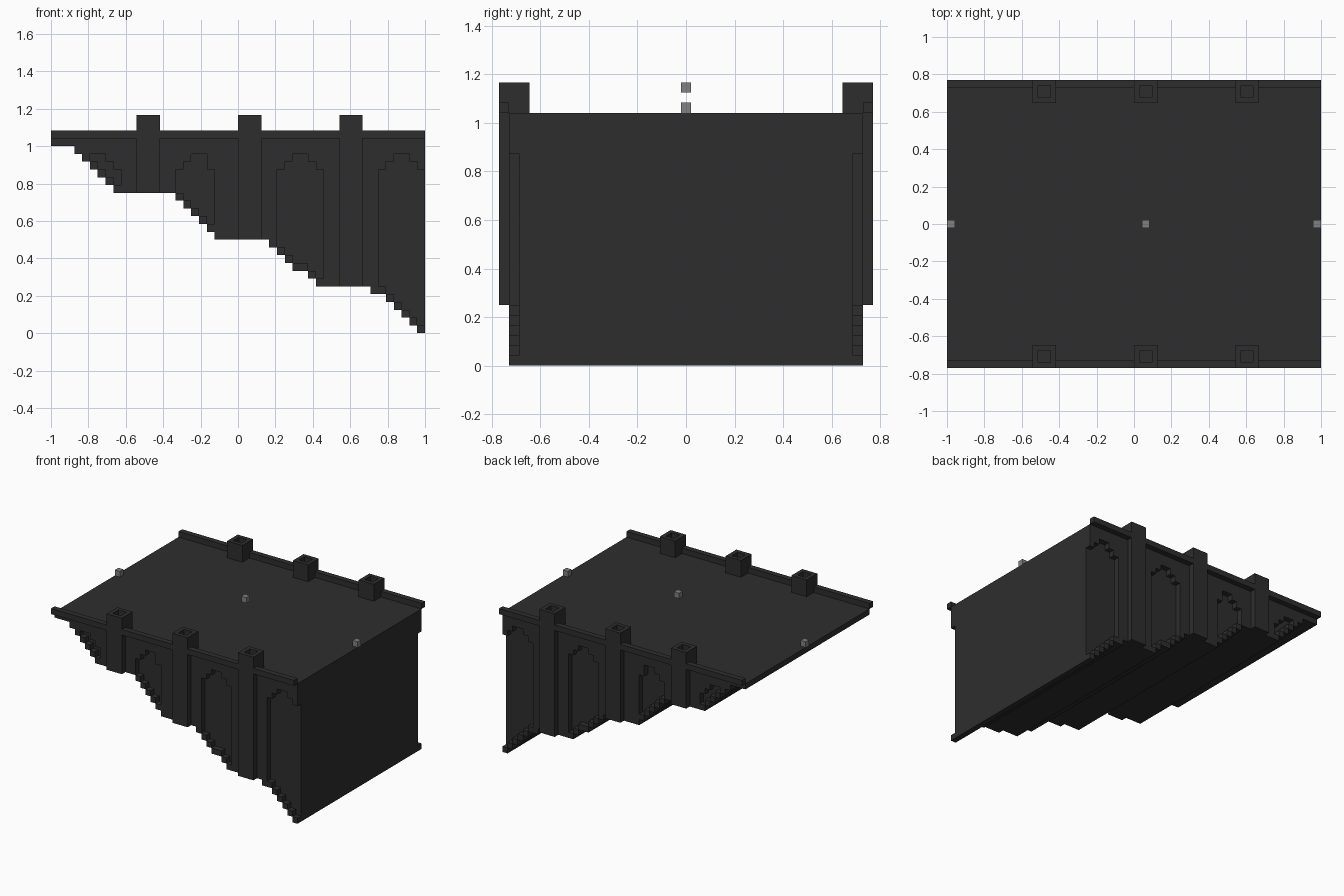
import bpy
import bmesh
from mathutils import Vector

cube = bpy.data.objects.get("Cube")
if cube:
    bpy.data.objects.remove(cube, do_unlink=True)

COLUMNS = 48            # model length in blocks
U = 2 / COLUMNS         # size of one block
DECK, RAIL, CAP = 25, 26, 28
WALL, OUTER = 17.5, 18.5


def make_material(name, value):
    mat = bpy.data.materials.new(name)
    mat.use_nodes = True
    colour = (value, value, value, 1)
    mat.diffuse_color = colour
    mat.node_tree.nodes["Principled BSDF"].inputs["Base Color"].default_value = colour
    return mat


STONE = make_material("dark stone", 0.027)
MARKER = make_material("mid grey", 0.22)


def add_object(name, bm, mat):
    bmesh.ops.recalc_face_normals(bm, faces=bm.faces)
    mesh = bpy.data.meshes.new(name)
    bm.to_mesh(mesh)
    bm.free()
    mesh.materials.append(mat)
    obj = bpy.data.objects.new(name, mesh)
    bpy.context.collection.objects.link(obj)
    return obj


def point(x, y, z):
    return Vector((x * U - 1, y * U, z * U))


def prism(name, outline, y0, y1, mat=STONE):
    """Extrude an x-z outline, given in blocks, from y0 to y1."""
    bm = bmesh.new()
    face = bm.faces.new([bm.verts.new(point(x, y0, z)) for x, z in outline])
    result = bmesh.ops.extrude_face_region(bm, geom=[face])
    verts = [v for v in result["geom"] if isinstance(v, bmesh.types.BMVert)]
    bmesh.ops.translate(bm, vec=(0, (y1 - y0) * U, 0), verts=verts)
    return add_object(name, bm, mat)


def box(name, x0, x1, y0, y1, z0, z1, mat=STONE):
    return prism(name, [(x0, z0), (x1, z0), (x1, z1), (x0, z1)], y0, y1, mat)


def stepped(columns):
    """Outline of neighbouring columns given as (x0, x1, low, high)."""
    path = []
    for x0, x1, low, high in columns:
        path += [(x0, high), (x1, high)]
    for x0, x1, low, high in reversed(columns):
        path += [(x1, low), (x0, low)]
    return [p for i, p in enumerate(path) if p != path[i - 1]]


# Underside: four flights of steps separated by landings
DROPS = [3, 4, 5, 6, 7, 8, *range(16, 22), 28, 29, 30, 31, 33, 34, 41, *range(43, 48)]


def bottom(col):
    return 24 - sum(d <= col for d in DROPS)


body = prism("bridge_body",
             stepped([(i, i + 1, bottom(i), DECK) for i in range(COLUMNS)]), -WALL, WALL)

# Shallow arched niches in both side walls, each with a one-block sill
ARCH = [21, 22, 23, 23, 22, 21]
NARROW_ARCH = [21, 22, 23, 23, 21]
for start, tops in ((3, ARCH), (16, NARROW_ARCH), (29, ARCH), (42, ARCH)):
    columns = []
    for i, top in enumerate(tops, start):
        sill = bottom(i) + 1
        if sill < top:
            end = i + 2 if i == COLUMNS - 1 else i + 1
            columns.append((i, end, sill, top))
    for side in (-1, 1):
        cutter = prism("niche_cutter", stepped(columns), side * (WALL - 1), side * (OUTER + 1))
        cutter.hide_render = True
        cutter.hide_viewport = True
        cut = body.modifiers.new("niche", "BOOLEAN")
        cut.operation = "DIFFERENCE"
        cut.solver = "EXACT"
        cut.object = cutter

# Posts with a socket in the cap, the pilasters below them, and the rails between
POSTS = [11, 24, 37]
for side, label in ((-1, "front"), (1, "back")):
    inner, outer = side * WALL, side * OUTER
    for x in POSTS:
        box(label + "_pilaster", x, x + 3, inner, outer, bottom(x), DECK)
        cap = box(label + "_post_cap", x, x + 3, side * (WALL - 2), outer, DECK, CAP)
        bm = bmesh.new()
        bm.from_mesh(cap.data)
        bm.normal_update()
        top = [f for f in bm.faces if f.normal.z > 0.9]
        bmesh.ops.inset_individual(bm, faces=top, thickness=U)
        bmesh.ops.inset_individual(bm, faces=top, thickness=0, depth=-U)
        bm.to_mesh(cap.data)
        bm.free()
    for x0, x1 in zip([0] + [x + 3 for x in POSTS], POSTS + [COLUMNS]):
        box(label + "_rail", x0, x1, inner, outer, DECK, RAIL)

# Small marker blocks along the centre line
for x, z in ((0, DECK), (25, CAP - 1), (COLUMNS - 1, DECK)):
    box("marker_block", x, x + 1, -0.5, 0.5, z, z + 1, MARKER)
